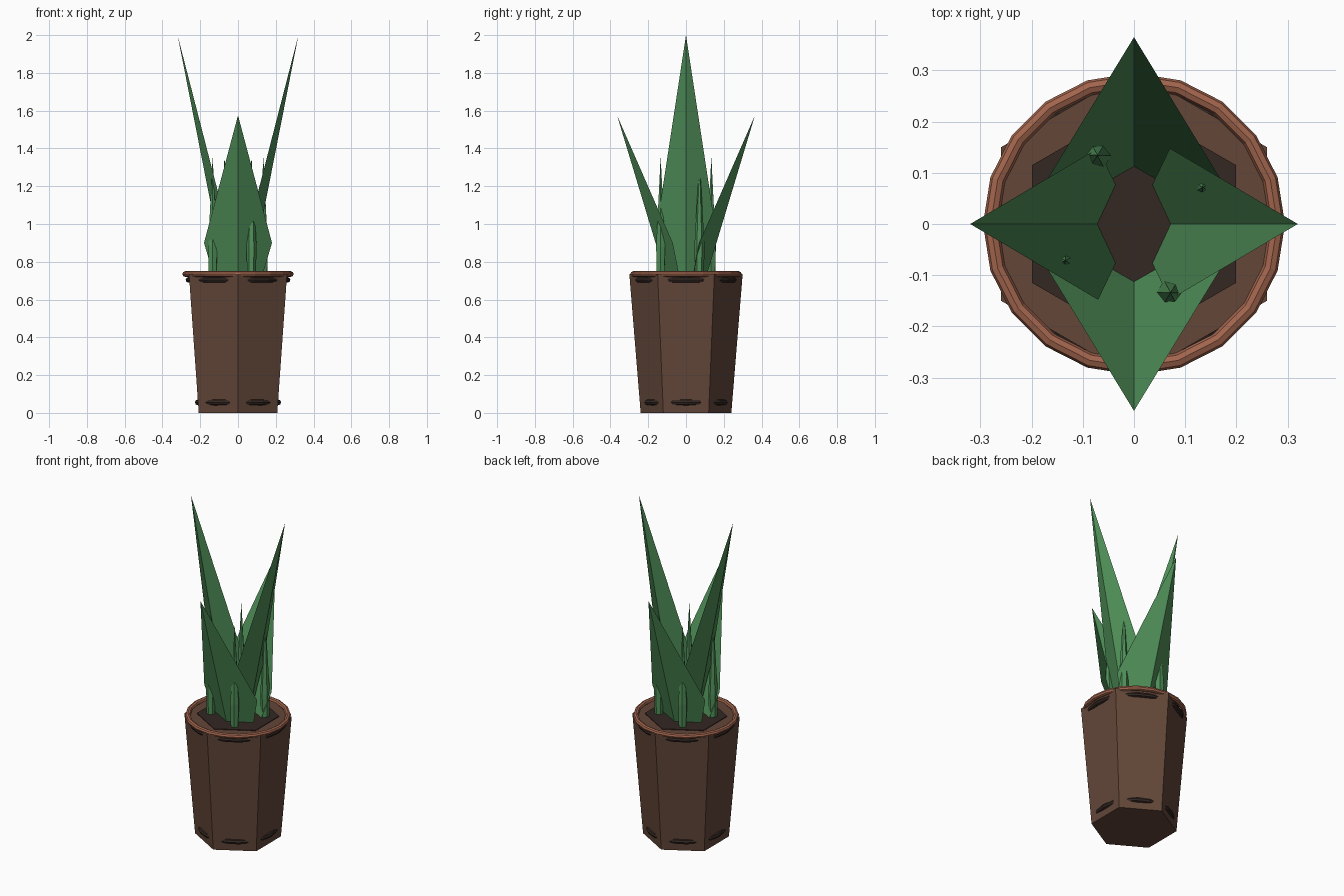
import bpy, bmesh, math
from mathutils import Matrix

if "Cube" in bpy.data.objects:
    bpy.data.objects.remove(bpy.data.objects["Cube"])


def material(name, rgb):
    m = bpy.data.materials.new(name)
    m.diffuse_color = (*rgb, 1)
    m.use_nodes = True
    m.node_tree.nodes["Principled BSDF"].inputs["Base Color"].default_value = m.diffuse_color
    return m


CLAY = material("dark_clay", (0.125, 0.062, 0.040))
RIM = material("light_clay", (0.36, 0.13, 0.075))
SOIL = material("soil", (0.033, 0.020, 0.016))
LEAF = material("leaf_green", (0.08, 0.28, 0.10))


def make(name, verts, faces, mat, angle=0.0, recalc=True):
    me = bpy.data.meshes.new(name)
    me.from_pydata(verts, [], faces)
    me.transform(Matrix.Rotation(angle, 4, 'Z'))
    if recalc:
        bm = bmesh.new()
        bm.from_mesh(me)
        bmesh.ops.recalc_face_normals(bm, faces=bm.faces)
        bm.to_mesh(me)
        bm.free()
    me.materials.append(mat)
    ob = bpy.data.objects.new(name, me)
    bpy.context.collection.objects.link(ob)
    return ob


def stack(name, rings, n, mat, at=(0, 0), start=math.pi / 2):
    """Closed faceted solid from (radius, z) rings."""
    verts = [(at[0] + r * math.cos(start + 2 * math.pi * i / n),
              at[1] + r * math.sin(start + 2 * math.pi * i / n), z)
             for r, z in rings for i in range(n)]
    faces = [(k * n + i, k * n + (i + 1) % n, (k + 1) * n + (i + 1) % n, (k + 1) * n + i)
             for k in range(len(rings) - 1) for i in range(n)]
    last = (len(rings) - 1) * n
    faces += [tuple(range(n)), tuple(range(last, last + n))]
    return make(name, verts, faces, mat)


def ring(name, major, minor, z, mat):
    bpy.ops.mesh.primitive_torus_add(major_radius=major, minor_radius=minor,
                                     major_segments=20, minor_segments=8, location=(0, 0, z))
    ob = bpy.context.object
    ob.name = name
    ob.data.materials.append(mat)
    ob.data.shade_flat()


def leaf(name, angle, tip, ridge, widest, base):
    """V-folded blade; points are (outward, sideways, height)."""
    mirror = lambda p: (p[0], -p[1], p[2])
    verts = [tip, ridge, widest, base, mirror(widest), mirror(base)]
    faces = [(0, 2, 3, 1), (0, 1, 5, 4)]
    make(name, verts, faces, LEAF, angle, recalc=False)


# Hexagonal pot and soil
stack("pot", [(0.24, 0), (0.30, 0.735)], 6, CLAY)
stack("soil", [(0.23, 0.70), (0.23, 0.739)], 6, SOIL)

# Round rim, plus two bands that break through the flat pot sides
ring("rim", 0.28, 0.015, 0.735, RIM)
ring("upper_band", 0.262, 0.015, 0.704, SOIL)
ring("lower_band", 0.212, 0.016, 0.056, SOIL)

# Tall side leaves, shorter front and back leaves
for i in range(2):
    leaf(f"tall_leaf_{i + 1}", math.pi * i,
         (0.32, 0, 2.0), (0.07, 0, 0.73), (0.07, 0.148, 1.03), (0.035, 0.075, 0.73))
    leaf(f"short_leaf_{i + 1}", math.pi * (i + 0.5),
         (0.365, 0, 1.575), (0.11, 0, 0.73), (0.07, 0.18, 0.90), (0.036, 0.13, 0.73))

# Slim spikes between the leaves
for i in range(4):
    a = math.radians(28 + 90 * i)
    stack(f"spike_{i + 1}", [(0.023, 0.72), (0.027, 0.88), (0.0005, 1.35)], 6, LEAF,
          (0.152 * math.cos(a), 0.152 * math.sin(a)), a)
